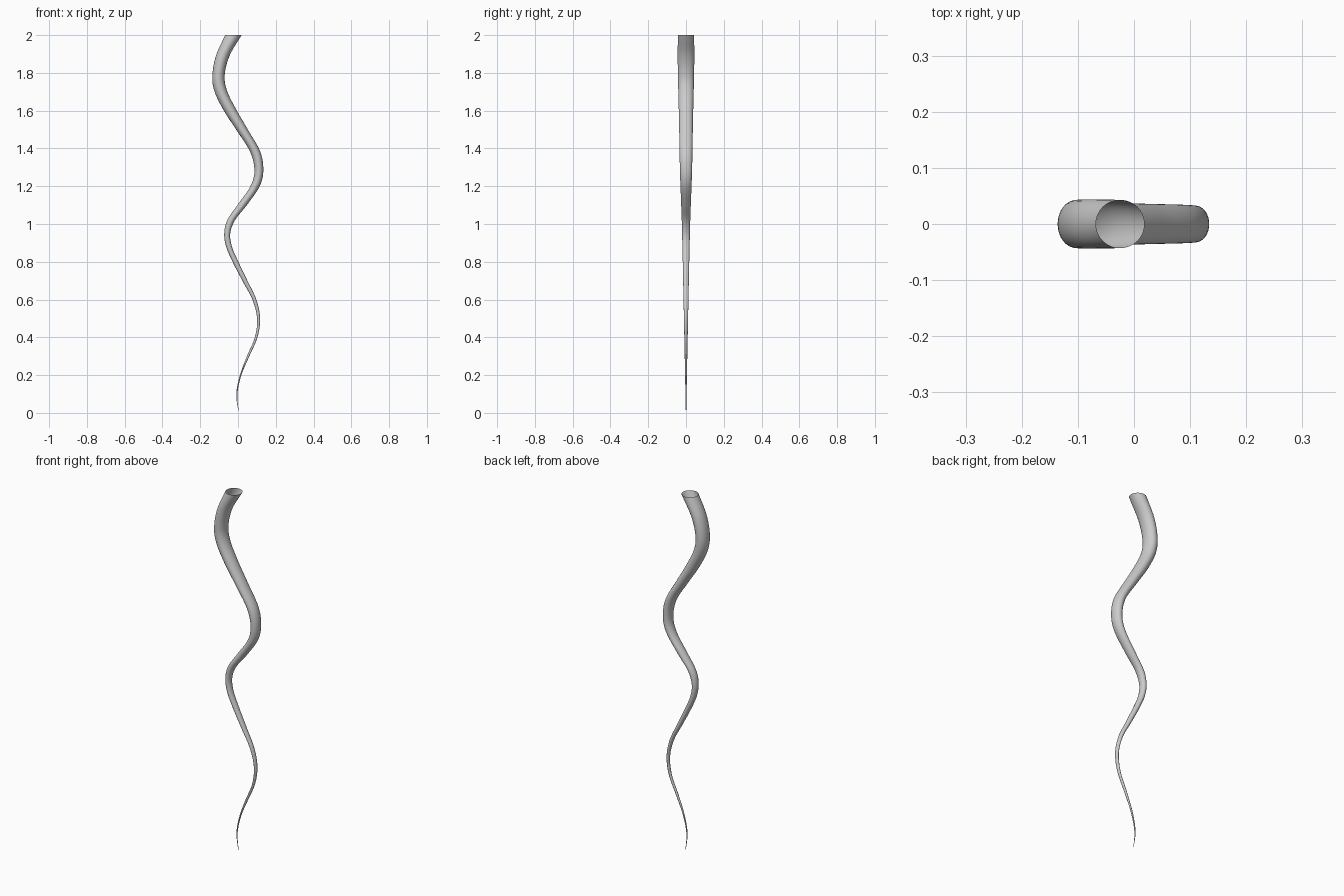
import bpy, bmesh, math

if "Cube" in bpy.data.objects:
    bpy.data.objects.remove(bpy.data.objects["Cube"])

# Side profile of the wavy tendril: height, left edge x, right edge x
PROFILE = [
    (0.00, 0.003, 0.004), (0.10, -0.009, -0.003), (0.20, 0.010, 0.018),
    (0.30, 0.047, 0.060), (0.40, 0.089, 0.103), (0.50, 0.101, 0.117),
    (0.60, 0.076, 0.097), (0.70, 0.023, 0.050), (0.80, -0.029, 0.002),
    (0.88, -0.063, -0.032), (0.95, -0.073, -0.041), (1.02, -0.057, -0.016),
    (1.10, -0.003, 0.047), (1.20, 0.066, 0.115), (1.28, 0.087, 0.134),
    (1.38, 0.065, 0.119), (1.50, -0.010, 0.052), (1.60, -0.075, -0.006),
    (1.70, -0.124, -0.056), (1.78, -0.136, -0.071), (1.89, -0.117, -0.045),
    (2.00, -0.068, 0.019),
]
# Half depth along y
DEPTH = [(0.0, 0.001), (0.5, 0.011), (1.0, 0.022), (1.28, 0.032),
         (1.55, 0.037), (1.8, 0.043), (1.9, 0.044), (2.0, 0.043)]
RINGS, SIDES = 160, 32


def smooth(points, z):
    """Smooth interpolation through (z, value) points."""
    n = len(points)
    i = max(k for k in range(n - 1) if points[k][0] <= z or k == 0)

    def slope(k):
        a, b = points[max(k - 1, 0)], points[min(k + 1, n - 1)]
        return (b[1] - a[1]) / (b[0] - a[0])

    (z0, v0), (z1, v1) = points[i], points[i + 1]
    h = z1 - z0
    t = (z - z0) / h
    return ((2*t**3 - 3*t**2 + 1) * v0 + (t**3 - 2*t**2 + t) * h * slope(i)
            + (3*t**2 - 2*t**3) * v1 + (t**3 - t**2) * h * slope(i + 1))


left = [(z, a) for z, a, b in PROFILE]
right = [(z, b) for z, a, b in PROFILE]

# Tapered tube: stacked elliptical rings, open at the top
bm = bmesh.new()
rings = []
for r in range(RINGS + 1):
    z = 2.0 * r / RINGS
    xl, xr, d = smooth(left, z), smooth(right, z), smooth(DEPTH, z)
    cx, w = (xl + xr) / 2, (xr - xl) / 2
    rings.append([bm.verts.new((cx + w * math.cos(a), d * math.sin(a), z))
                  for a in (2 * math.pi * s / SIDES for s in range(SIDES))])
for lo, hi in zip(rings, rings[1:]):
    for s in range(SIDES):
        t = (s + 1) % SIDES
        bm.faces.new((lo[s], lo[t], hi[t], hi[s]))

# Pointed tip
bm.faces.new(reversed(rings[0]))
for f in bm.faces:
    f.smooth = True

mesh = bpy.data.meshes.new("tendril")
bm.to_mesh(mesh)
bm.free()
bpy.context.collection.objects.link(bpy.data.objects.new("tendril", mesh))
